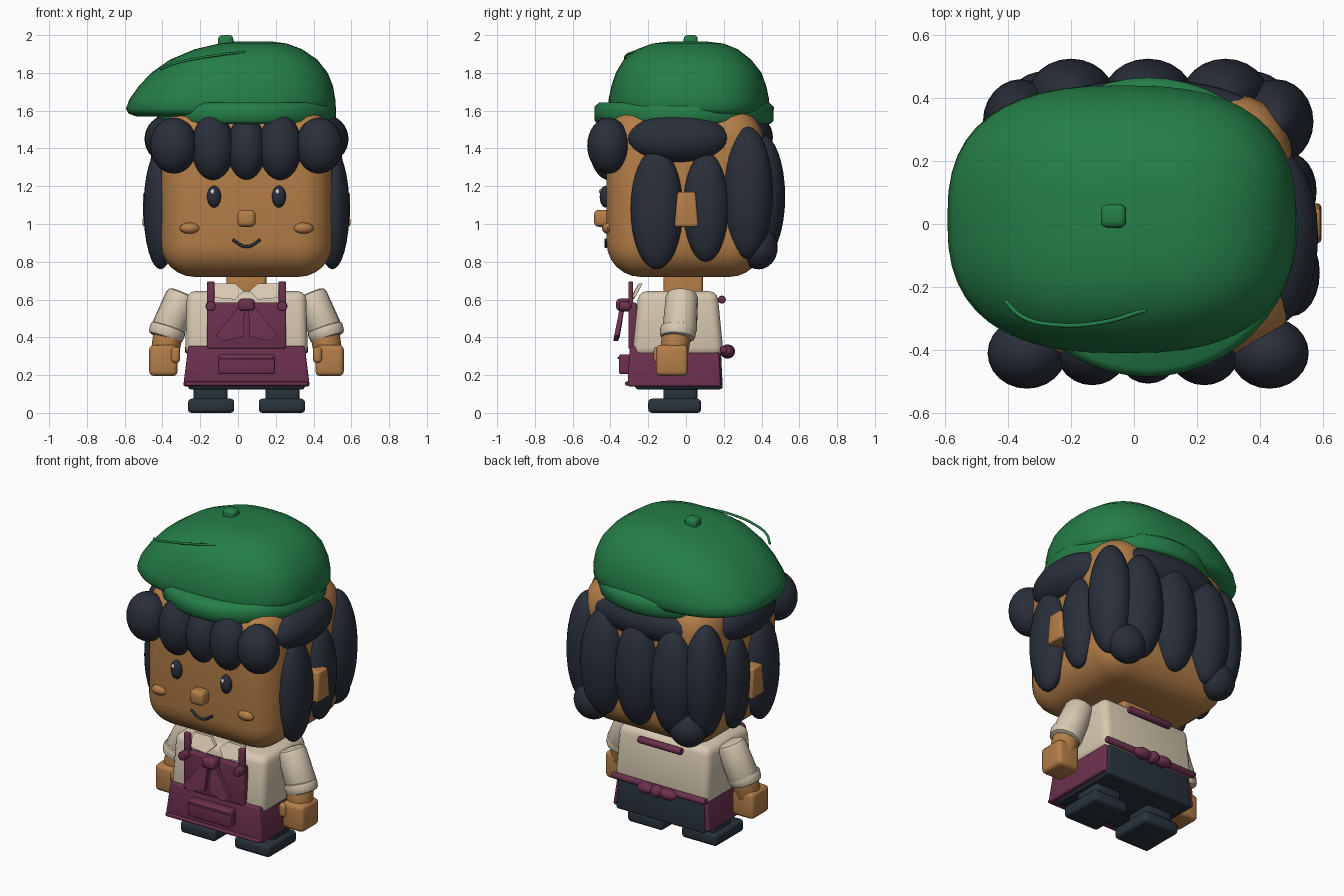
import bpy, bmesh, math
from mathutils import Vector, Matrix

if "Cube" in bpy.data.objects:
    bpy.data.objects.remove(bpy.data.objects["Cube"])

CX = 0.045  # body axis; the cap droops off to the other side


def material(name, rgb):
    m = bpy.data.materials.new(name)
    m.use_nodes = True
    m.diffuse_color = (*rgb, 1)
    m.node_tree.nodes["Principled BSDF"].inputs["Base Color"].default_value = (*rgb, 1)
    return m


GREEN = material("cap green", (0.018, 0.21, 0.065))
HAIR = material("hair navy", (0.022, 0.028, 0.043))
SKIN = material("skin", (0.46, 0.21, 0.065))
CREAM = material("shirt cream", (0.68, 0.58, 0.44))
PLUM = material("apron plum", (0.15, 0.03, 0.075))
NAVY = material("trouser navy", (0.022, 0.033, 0.046))
WHITE = material("eye shine", (0.8, 0.82, 0.85))


def finish(bm, name, mat, offset=CX, angle=35):
    bmesh.ops.recalc_face_normals(bm, faces=bm.faces)
    me = bpy.data.meshes.new(name)
    bm.to_mesh(me)
    bm.free()
    me.materials.append(mat)
    me.shade_smooth()
    me.set_sharp_from_angle(angle=math.radians(angle))
    ob = bpy.data.objects.new(name, me)
    ob.location.x = offset
    bpy.context.collection.objects.link(ob)
    return ob


def box(name, mat, lo, hi, bevel=0.02, taper=(1, 1), seg=3, offset=CX):
    lo, hi = Vector(lo), Vector(hi)
    mid, size = (lo + hi) / 2, hi - lo
    bm = bmesh.new()
    bmesh.ops.create_cube(bm, size=1)
    for v in bm.verts:
        if v.co.z > 0:
            v.co.x *= taper[0]
            v.co.y *= taper[1]
        v.co = mid + Vector(a * b for a, b in zip(v.co, size))
    if bevel:
        bmesh.ops.bevel(bm, geom=bm.edges[:], offset=bevel, segments=seg,
                        profile=0.5, affect='EDGES')
    return finish(bm, name, mat, offset)


def mbox(name, mat, s, lo, hi, **kw):
    xs = sorted((lo[0] * s, hi[0] * s))
    return box(name, mat, (xs[0], *lo[1:]), (xs[1], *hi[1:]), **kw)


def ball(name, mat, c, r, u=24, v=16):
    bm = bmesh.new()
    bmesh.ops.create_uvsphere(bm, u_segments=u, v_segments=v, radius=1)
    for p in bm.verts:
        p.co = Vector(c) + Vector(a * b for a, b in zip(p.co, r))
    return finish(bm, name, mat, angle=60)


def limb(name, mat, p, q, r1, r2, bevel=0.015):
    p, q = Vector(p), Vector(q)
    d = q - p
    bm = bmesh.new()
    bmesh.ops.create_cone(bm, cap_ends=True, segments=16, radius1=r1, radius2=r2, depth=d.length)
    rims = [e for e in bm.edges if any(len(f.verts) > 4 for f in e.link_faces)]
    bmesh.ops.bevel(bm, geom=rims, offset=bevel, segments=2, profile=0.5, affect='EDGES')
    turn = Vector((0, 0, 1)).rotation_difference(d).to_matrix().to_4x4()
    bm.transform(Matrix.Translation((p + q) / 2) @ turn)
    return finish(bm, name, mat)


def plate(name, mat, s, pts, depth):
    bm = bmesh.new()
    f = bm.faces.new([bm.verts.new((x * s, y, z)) for x, y, z in pts])
    ext = bmesh.ops.extrude_face_region(bm, geom=[f])["geom"]
    bmesh.ops.translate(bm, vec=(0, depth, 0), verts=[g for g in ext if isinstance(g, bmesh.types.BMVert)])
    return finish(bm, name, mat)


def tube(name, mat, pts, r, offset=CX):
    cu = bpy.data.curves.new(name, 'CURVE')
    cu.dimensions = '3D'
    cu.bevel_depth = r
    cu.bevel_resolution = 2
    cu.use_fill_caps = True
    sp = cu.splines.new('BEZIER')
    sp.bezier_points.add(len(pts) - 1)
    for b, p in zip(sp.bezier_points, pts):
        b.co = p
        b.handle_left_type = b.handle_right_type = 'AUTO'
    cu.materials.append(mat)
    ob = bpy.data.objects.new(name, cu)
    ob.location.x = offset
    bpy.context.collection.objects.link(ob)


def loft(name, mat, rings, power, n=48, offset=0):
    # rings: z, x min, x max, y min, y max
    bm = bmesh.new()
    loops = []
    for z, x0, x1, y0, y1 in rings:
        loop = []
        for i in range(n):
            t = math.tau * i / n
            c, s = math.cos(t), math.sin(t)
            x = math.copysign(abs(c) ** (2 / power), c)
            y = math.copysign(abs(s) ** (2 / power), s)
            loop.append(bm.verts.new(((x0 + x1 + x * (x1 - x0)) / 2,
                                      (y0 + y1 + y * (y1 - y0)) / 2, z)))
        loops.append(loop)
    for a, b in zip(loops, loops[1:]):
        for i in range(n):
            j = (i + 1) % n
            bm.faces.new((a[i], a[j], b[j], b[i]))
    bm.faces.new(loops[0])
    bm.faces.new(loops[-1])
    return finish(bm, name, mat, offset, 50)


# Head and face
box("head", SKIN, (-0.455, -0.42, 0.72), (0.455, 0.41, 1.62), bevel=0.18, seg=6)
box("neck", SKIN, (-0.105, -0.12, 0.58), (0.105, 0.09, 0.76))
box("nose", SKIN, (-0.048, -0.487, 0.985), (0.048, -0.4, 1.075), bevel=0.025)
tube("mouth", HAIR, [(-0.075, -0.424, 0.917), (0, -0.424, 0.88), (0.075, -0.424, 0.917)], 0.008)

# Trunk
box("torso", CREAM, (-0.325, -0.285, 0.3), (0.325, 0.2, 0.645), bevel=0.045, taper=(0.97, 0.86))
box("trousers", NAVY, (-0.31, -0.27, 0.125), (0.31, 0.195, 0.36), bevel=0.015, taper=(0.95, 0.95))
box("apron_skirt", PLUM, (-0.335, -0.31, 0.14), (0.335, 0.185, 0.355), bevel=0.012, taper=(0.92, 0.95))
box("apron_hem", PLUM, (-0.325, -0.322, 0.145), (0.325, -0.295, 0.165), bevel=0.006)
box("apron_bib", PLUM, (-0.21, -0.305, 0.34), (0.21, -0.26, 0.585), bevel=0.01)
box("apron_pocket", PLUM, (-0.15, -0.355, 0.205), (0.15, -0.29, 0.31), bevel=0.012)
box("pocket_flap", PLUM, (-0.14, -0.362, 0.285), (0.14, -0.34, 0.297), bevel=0.004)
box("scarf_knot", PLUM, (-0.045, -0.37, 0.54), (0.045, -0.29, 0.605), bevel=0.02)
limb("back_strap", PLUM, (-0.15, 0.19, 0.6), (0.15, 0.19, 0.6), 0.021, 0.021, 0.008)
limb("waist_tie", PLUM, (-0.325, 0.2, 0.335), (0.325, 0.2, 0.335), 0.02, 0.02, 0.008)
ball("back_bow_knot", PLUM, (0, 0.22, 0.325), (0.04, 0.04, 0.037))

for s, side in ((1, "left"), (-1, "right")):
    # Face details
    ball(side + "_eye", HAIR, (0.172 * s, -0.425, 1.145), (0.037, 0.032, 0.058), 16, 10)
    ball(side + "_eye_shine", WHITE, (0.172 * s - 0.008, -0.452, 1.172), (0.011, 0.008, 0.015), 10, 6)
    ball(side + "_cheek", SKIN, (0.3 * s, -0.415, 0.978), (0.055, 0.03, 0.03), 8, 6)
    mbox(side + "_ear", SKIN, s, (0.42, -0.062, 0.985), (0.55, 0.066, 1.17), bevel=0.012, taper=(0.95, 0.75))
    # Collar, straps and scarf tails
    plate(side + "_collar", CREAM, s, [(0.015, -0.27, 0.645), (0.06, -0.25, 0.685), (0.175, -0.25, 0.685),
                                       (0.18, -0.29, 0.61), (0.06, -0.3, 0.6)], 0.02)
    plate(side + "_scarf_tail", PLUM, s, [(0.01, -0.35, 0.57), (0.045, -0.35, 0.56), (0.16, -0.38, 0.41),
                                          (0.12, -0.385, 0.38), (0.015, -0.375, 0.405)], 0.025)
    mbox(side + "_strap", PLUM, s, (0.17, -0.305, 0.54), (0.21, -0.28, 0.695), bevel=0.006)
    limb(side + "_strap_button", PLUM, (0.19 * s, -0.355, 0.565), (0.19 * s, -0.29, 0.565), 0.027, 0.027, 0.01)
    ball(side + "_bow_loop", PLUM, (0.075 * s, 0.22, 0.325), (0.06, 0.035, 0.033))
    # Arms
    limb(side + "_sleeve", CREAM, (0.335 * s, -0.02, 0.635), (0.425 * s, -0.035, 0.42), 0.085, 0.092, 0.025)
    limb(side + "_cuff", CREAM, (0.412 * s, -0.04, 0.455), (0.432 * s, -0.045, 0.395), 0.098, 0.093, 0.015)
    limb(side + "_forearm", SKIN, (0.41 * s, -0.045, 0.45), (0.435 * s, -0.065, 0.3), 0.08, 0.075)
    mbox(side + "_fist", SKIN, s, (0.365, -0.16, 0.195), (0.515, 0.01, 0.36), bevel=0.025)
    mbox(side + "_thumb", SKIN, s, (0.352, -0.172, 0.265), (0.4, -0.1, 0.35), bevel=0.018)
    # Legs
    mbox(side + "_leg", NAVY, s, (0.1, -0.12, 0.05), (0.28, 0.06, 0.16), bevel=0.02)
    mbox(side + "_shoe", NAVY, s, (0.065, -0.2, 0), (0.31, 0.08, 0.075), bevel=0.02)
    # Hair around the sides
    ball(side + "_outer_fringe", HAIR, (0.385 * s, -0.41, 1.415), (0.125, 0.113, 0.148))
    ball(side + "_inner_fringe", HAIR, (0.178 * s, -0.4, 1.405), (0.115, 0.112, 0.175))
    ball(side + "_temple_puff", HAIR, (0.41 * s, -0.04, 1.45), (0.13, 0.275, 0.13))
    ball(side + "_front_lock", HAIR, (0.455 * s, -0.155, 1.08), (0.09, 0.138, 0.32))
    ball(side + "_ear_lock", HAIR, (0.45 * s, 0.105, 1.09), (0.085, 0.12, 0.29))
    ball(side + "_rear_lock", HAIR, (0.405 * s, 0.325, 1.165), (0.12, 0.135, 0.35))
    ball(side + "_back_lock", HAIR, (0.245 * s, 0.4, 1.145), (0.14, 0.125, 0.33))
    ball(side + "_nape_puff", HAIR, (0.33 * s, 0.385, 0.875), (0.115, 0.1, 0.115))
ball("middle_fringe", HAIR, (0, -0.395, 1.4), (0.105, 0.112, 0.17))
ball("middle_back_lock", HAIR, (0, 0.4, 1.145), (0.145, 0.125, 0.33))
ball("back_top_puff", HAIR, (0, 0.34, 1.46), (0.36, 0.12, 0.12))

# Cap: band, drooping crown, button and seam
loft("cap_band", GREEN, [(1.53, -0.46, 0.46, -0.465, 0.445), (1.545, -0.473, 0.473, -0.483, 0.463),
                         (1.62, -0.475, 0.475, -0.485, 0.465), (1.643, -0.45, 0.45, -0.46, 0.44)], 2, offset=CX)
loft("cap_crown", GREEN, [(1.57, -0.54, 0.46, -0.36, 0.39), (1.585, -0.58, 0.5, -0.395, 0.425),
                          (1.61, -0.593, 0.515, -0.41, 0.44), (1.66, -0.575, 0.515, -0.41, 0.44),
                          (1.73, -0.525, 0.503, -0.395, 0.425), (1.8, -0.46, 0.475, -0.372, 0.4),
                          (1.87, -0.36, 0.42, -0.33, 0.345), (1.925, -0.23, 0.34, -0.26, 0.275),
                          (1.955, -0.1, 0.26, -0.18, 0.2), (1.966, -0.02, 0.18, -0.09, 0.11)], 2.6)
box("cap_button", GREEN, (-0.105, -0.012, 1.93), (-0.025, 0.062, 2.0), bevel=0.02, offset=0)
tube("cap_seam", GREEN, [(-0.41, -0.245, 1.82), (-0.35, -0.297, 1.845), (-0.25, -0.32, 1.87),
                         (-0.1, -0.312, 1.895), (0.04, -0.272, 1.912)], 0.007, offset=0)
